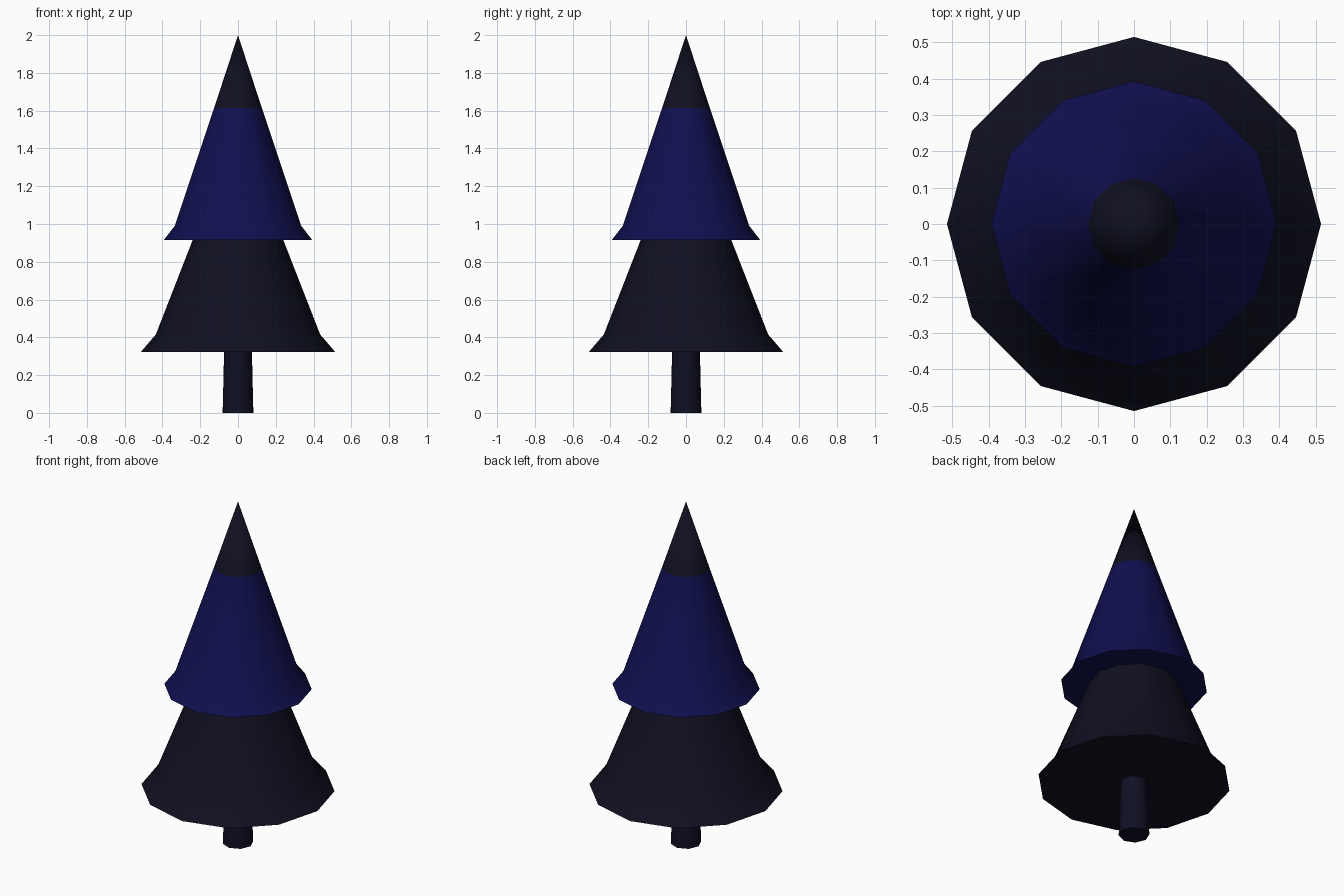
import bpy
import bmesh
from math import cos, sin, tau, radians

cube = bpy.data.objects.get("Cube")
if cube:
    bpy.data.objects.remove(cube, do_unlink=True)


def make_material(name, color):
    mat = bpy.data.materials.new(name)
    mat.use_nodes = True
    mat.diffuse_color = (*color, 1)
    mat.node_tree.nodes["Principled BSDF"].inputs["Base Color"].default_value = (*color, 1)
    return mat


dark = make_material("dark navy foliage", (0.005, 0.005, 0.015))
blue = make_material("deep blue foliage", (0.005, 0.005, 0.08))
bark = make_material("dark bark", (0.005, 0.005, 0.018))


def lathe(name, profile, sides, materials, split=None):
    """Closed turned solid from (radius, height) points; a zero radius makes an apex."""
    bm = bmesh.new()
    rings = []
    for r, z in profile:
        count = sides if r else 1
        rings.append([bm.verts.new((r * cos(tau * i / sides), r * sin(tau * i / sides), z))
                      for i in range(count)])
    bm.faces.new(rings[0][::-1])
    for low, high in zip(rings, rings[1:]):
        for i in range(sides):
            j = (i + 1) % sides
            upper = [high[0]] if len(high) == 1 else [high[j], high[i]]
            bm.faces.new([low[i], low[j], *upper])
    if len(rings[-1]) > 1:
        bm.faces.new(rings[-1])
    # Faces above the split height take the second colour
    if split is not None:
        for face in bm.faces:
            face.material_index = int(face.calc_center_median().z > split)
    mesh = bpy.data.meshes.new(name)
    bm.to_mesh(mesh)
    bm.free()
    for mat in materials:
        mesh.materials.append(mat)
    obj = bpy.data.objects.new(name, mesh)
    bpy.context.collection.objects.link(obj)
    bpy.ops.object.select_all(action="DESELECT")
    obj.select_set(True)
    bpy.context.view_layer.objects.active = obj
    bpy.ops.object.shade_smooth_by_angle(angle=radians(50))
    return obj


# Trunk with a slightly flared foot
lathe("trunk", [(0.082, 0), (0.08, 0.05), (0.073, 0.36)], 8, [bark])

# Lower branches with a flared skirt
lathe("lower_branches", [(0.515, 0.322), (0.435, 0.415), (0.24, 0.915), (0, 1.53)], 12, [dark])

# Upper branches, blue below and dark at the tip
lathe("upper_branches", [(0.393, 0.915), (0.335, 0.99), (0.126, 1.615), (0, 2)], 12,
      [blue, dark], split=1.615)
